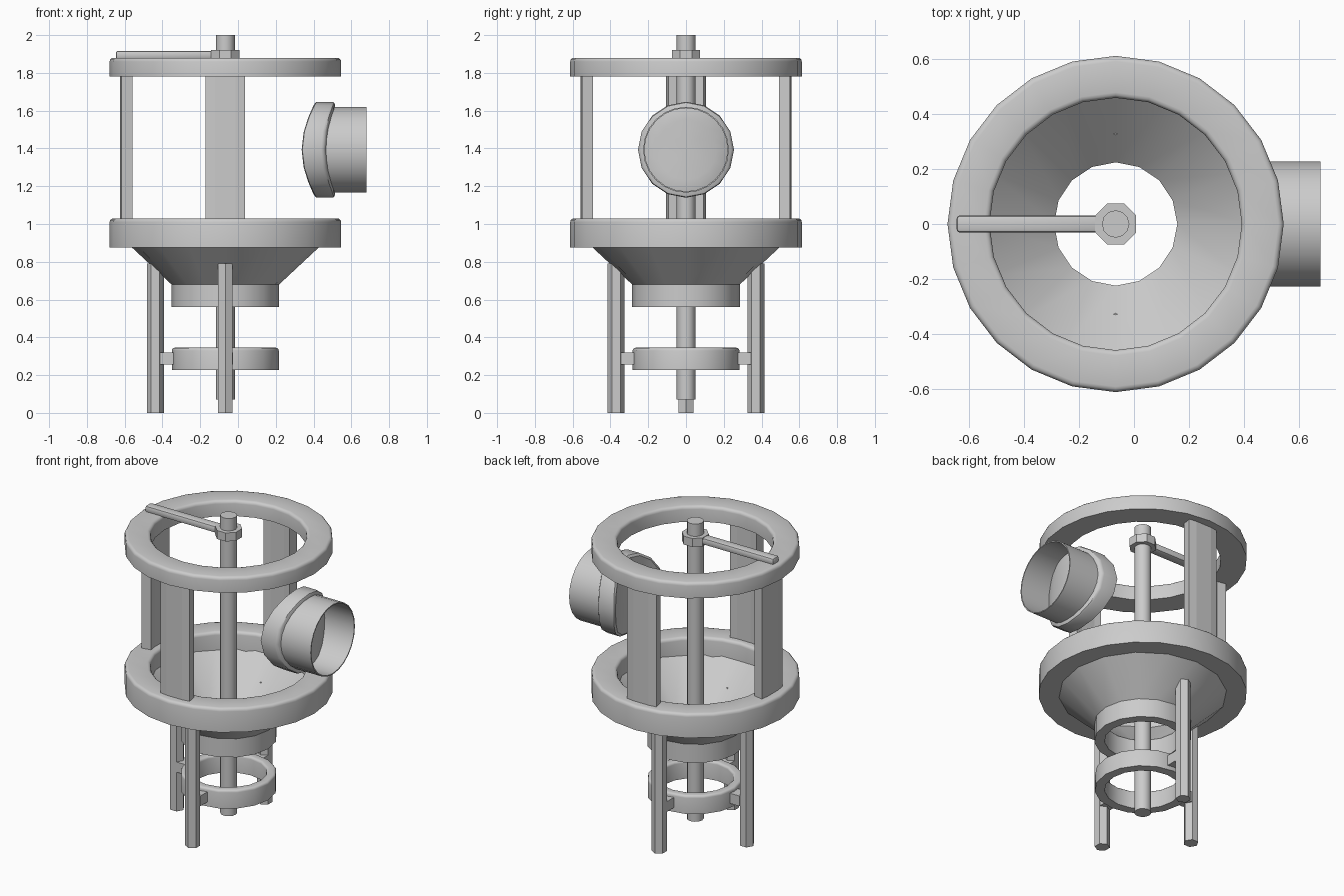
import bpy, bmesh
from math import cos, sin, pi, sqrt, radians
from mathutils import Matrix, Vector

if "Cube" in bpy.data.objects:
    bpy.data.objects.remove(bpy.data.objects["Cube"])

AXIS = Vector((-0.067, 0, 0))   # vertical axis of the body
PORT_Z = 1.393

GREY = (0.6, 0.6, 0.6, 1)
metal = bpy.data.materials.new("plain grey metal")
metal.use_nodes = True
metal.diffuse_color = GREY
metal.node_tree.nodes["Principled BSDF"].inputs["Base Color"].default_value = GREY


def finish(name, bm, angle=35):
    bmesh.ops.remove_doubles(bm, verts=bm.verts, dist=1e-5)
    bmesh.ops.recalc_face_normals(bm, faces=bm.faces)
    mesh = bpy.data.meshes.new(name)
    bm.to_mesh(mesh)
    bm.free()
    mesh.materials.append(metal)
    obj = bpy.data.objects.new(name, mesh)
    bpy.context.collection.objects.link(obj)
    bpy.ops.object.select_all(action='DESELECT')
    obj.select_set(True)
    bpy.context.view_layer.objects.active = obj
    bpy.ops.object.shade_smooth_by_angle(angle=radians(angle))
    return obj


def skin(name, rings, closed=False):
    """Bridge a list of equal point loops."""
    bm = bmesh.new()
    loops = [[bm.verts.new(p) for p in ring] for ring in rings]
    pairs = list(zip(loops, loops[1:]))
    if closed:
        pairs.append((loops[-1], loops[0]))
    for a, b in pairs:
        for i in range(len(a)):
            j = (i + 1) % len(a)
            bm.faces.new((a[i], a[j], b[j], b[i]))
    return finish(name, bm)


def turned(name, profile, sides, centre=AXIS, closed=True, phase=0):
    """Revolve (radius, height) points around a vertical axis."""
    angles = [2 * pi * i / sides + phase for i in range(sides)]
    return skin(name, [[centre + Vector((r * cos(a), r * sin(a), z)) for a in angles]
                       for r, z in profile], closed)


def rod(name, r, z0, z1, sides, centre=AXIS, phase=0):
    return turned(name, [(0, z0), (r, z0), (r, z1), (0, z1)], sides, centre, False, phase)


def rounded_ring(name, inner, outer, z0, z1, b, sides):
    """Ring with a sharp base and rounded top edges."""
    steps = [i * pi / 6 for i in range(4)]
    top_out = [(outer - b + b * cos(a), z1 - b + b * sin(a)) for a in steps]
    top_in = [(inner + b - b * cos(a), z1 - b + b * sin(a)) for a in reversed(steps)]
    return turned(name, [(inner, z0), (outer, z0)] + top_out + top_in, sides)


def box(name, centre, size, turn=0, bevel=0):
    bm = bmesh.new()
    bmesh.ops.create_cube(bm, size=1, matrix=Matrix.Diagonal((*size, 1)))
    if bevel:
        bmesh.ops.bevel(bm, geom=bm.edges[:], offset=bevel, segments=2,
                        profile=0.5, affect='EDGES')
    bmesh.ops.transform(bm, verts=bm.verts, matrix=Matrix.Translation(AXIS)
                        @ Matrix.Rotation(turn, 4, 'Z') @ Matrix.Translation(centre))
    return finish(name, bm)


# Body rings
rounded_ring("top_ring", 0.46, 0.613, 1.78, 1.88, 0.02, 24)
rounded_ring("middle_ring", 0.46, 0.613, 0.875, 1.03, 0.02, 24)

# Funnel with its outlet collar
turned("funnel", [(0.225, 0.56), (0.285, 0.56), (0.285, 0.68), (0.495, 0.876),
                  (0.49, 0.94), (0.225, 0.69)], 16)

# Lower guide ring and central shaft
rounded_ring("guide_ring", 0.225, 0.283, 0.227, 0.345, 0.015, 16)
rod("shaft", 0.05, 0.07, 2.0, 12)

# Three sides carry a curved column, a hexagonal leg and a bracket
for side, turn in (("front", -pi / 2), ("back", pi / 2), ("right", pi)):
    arc = [turn + radians(d) for d in (-10.8, -5.6, 5.6, 10.8)]
    outline = [(0.56, a) for a in arc] + [(0.5, a) for a in reversed(arc)]
    bm = bmesh.new()
    base = bm.faces.new([bm.verts.new(AXIS + Vector((r * cos(a), r * sin(a), 0.95)))
                         for r, a in outline])
    wall = bmesh.ops.extrude_face_region(bm, geom=[base])
    bmesh.ops.translate(bm, vec=(0, 0, 0.85),
                        verts=[v for v in wall["geom"] if isinstance(v, bmesh.types.BMVert)])
    finish(side + "_column", bm, 8)

    spot = AXIS + Vector((cos(turn), sin(turn), 0)) * 0.37
    rod(side + "_leg", 0.045, 0, 0.79, 6, spot, turn)
    box(side + "_bracket", (0.305, 0, 0.288), (0.08, 0.08, 0.066), turn)

# Lever arm and its octagonal hub
rod("lever_hub", 0.081, 1.865, 1.92, 8, phase=pi / 8)
box("lever_arm", (-0.31, 0, 1.895), (0.54, 0.062, 0.044), 0, 0.012)


# Side port: saddle plate curved around the body axis, with an open pipe
def saddle_ring(body_r, r, sides=16, inset=0):
    points = []
    for i in range(sides):
        a = 2 * pi * i / sides
        y = r * cos(a)
        points.append((AXIS.x + sqrt(body_r ** 2 - y * y) + inset, y, PORT_Z + r * sin(a)))
    return points


radii = [0, 0.08, 0.16, 0.24]
skin("port_saddle", [saddle_ring(0.47, r) for r in radii]
     + [saddle_ring(0.47, 0.254, inset=0.012), saddle_ring(0.58, 0.254, inset=-0.015),
        saddle_ring(0.58, 0.25, inset=-0.004)]
     + [saddle_ring(0.58, r) for r in reversed(radii)])

pipe = turned("port_pipe", [(0.22, 0.4), (0.227, 0.4), (0.227, 0.68), (0.22, 0.68)], 24,
              Vector((0, 0, 0)))
pipe.data.transform(Matrix.Translation((0, 0, PORT_Z)) @ Matrix.Rotation(pi / 2, 4, 'Y'))
